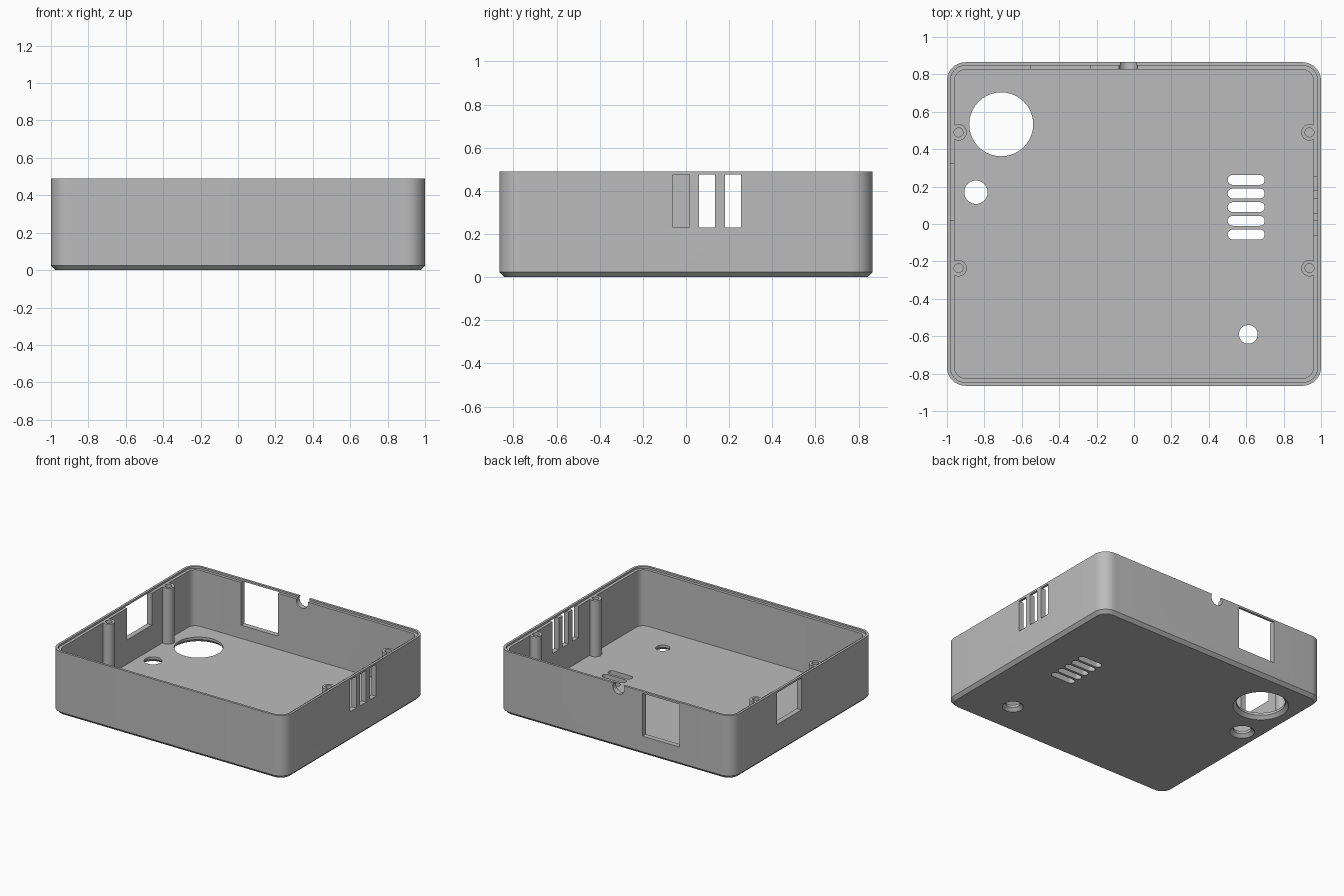
import bpy, bmesh
from math import sin, cos, pi, radians
from mathutils import Matrix, Vector

if "Cube" in bpy.data.objects:
    bpy.data.objects.remove(bpy.data.objects["Cube"], do_unlink=True)

HX, HY, H = 1.0, 0.865, 0.49        # half width, half depth, height
LIP, WALL, STEP = 0.018, 0.04, 0.475  # rim lip, wall thickness, step height
FLOOR, CHAMFER, CORNER = 0.043, 0.024, 0.1


def rounded_rect(hx, hy, r, z, center=(0, 0), seg=10):
    """Ring of points; a circle when hx = hy = r."""
    pts = []
    for k, (sx, sy) in enumerate([(1, 1), (-1, 1), (-1, -1), (1, -1)]):
        for i in range(seg + 1):
            a = (k + i / seg) * pi / 2
            pts.append(Vector((center[0] + sx * (hx - r) + r * cos(a),
                               center[1] + sy * (hy - r) + r * sin(a), z)))
    return pts


def loft(bm, rings, matrix=Matrix()):
    """Closed solid through a stack of rings."""
    rows = [[bm.verts.new(matrix @ p) for p in ring] for ring in rings]
    n = len(rows[0])
    for a, b in zip(rows, rows[1:]):
        for i in range(n):
            j = (i + 1) % n
            bm.faces.new((a[i], a[j], b[j], b[i]))
    bm.faces.new(rows[0][::-1])
    bm.faces.new(rows[-1])


def disc(r, z, center):
    return rounded_rect(r, r, r, z, center)


def block(bm, lo, hi):
    size = Vector(hi) - Vector(lo)
    mid = (Vector(hi) + Vector(lo)) / 2
    bmesh.ops.create_cube(bm, size=1, matrix=Matrix.Translation(mid) @ Matrix.Diagonal((*size, 1)))


def make(name, bm):
    bmesh.ops.remove_doubles(bm, verts=bm.verts, dist=1e-5)
    bmesh.ops.recalc_face_normals(bm, faces=bm.faces)
    mesh = bpy.data.meshes.new(name)
    bm.to_mesh(mesh)
    bm.free()
    ob = bpy.data.objects.new(name, mesh)
    bpy.context.collection.objects.link(ob)
    return ob


def boolean(target, helper, operation):
    mod = target.modifiers.new(operation.lower(), 'BOOLEAN')
    mod.operation, mod.solver, mod.object = operation, 'EXACT', helper
    bpy.context.view_layer.objects.active = target
    bpy.ops.object.modifier_apply(modifier=mod.name)
    bpy.data.objects.remove(helper, do_unlink=True)


# Open tray: chamfered base, outer wall, rim lip, step, inner wall, floor
bm = bmesh.new()
profile = [(CHAMFER, 0), (0, CHAMFER), (0, H), (LIP, H), (LIP, STEP), (WALL, STEP), (WALL, FLOOR)]
loft(bm, [rounded_rect(HX - d, HY - d, CORNER - d, z) for d, z in profile])
case = make("enclosure_tray", bm)

# Screw posts along both side walls
post_spots = [(sx * 0.938, y) for sx in (-1, 1) for y in (0.49, -0.236)]
bm = bmesh.new()
for spot in post_spots:
    loft(bm, [disc(0.044, FLOOR - 0.015, spot), disc(0.044, STEP, spot)])
boolean(case, make("screw_posts", bm), 'UNION')

cut = bmesh.new()
# Screw holes
for spot in post_spots:
    loft(cut, [disc(0.024, 0.07, spot), disc(0.024, 0.6, spot)])
# Round floor holes, chamfered underneath
for x, y, r in [(-0.71, 0.533, 0.171), (-0.845, 0.17, 0.0625), (0.611, -0.59, 0.05)]:
    loft(cut, [disc(r + CHAMFER + 0.01, -0.01, (x, y)), disc(r, CHAMFER, (x, y)), disc(r, 0.1, (x, y))])
# Floor vent slots
for i in range(5):
    spot = (0.6, 0.236 - 0.073 * i)
    loft(cut, [rounded_rect(0.099, 0.0265, 0.0264, z, spot) for z in (-0.05, 0.1)])
# Side wall vents
for y in (-0.06, 0.06, 0.18):
    block(cut, (0.93, y, 0.23), (1.05, y + 0.075, STEP))
# Side window and back window
block(cut, (-1.05, 0.02, 0.23), (-0.93, 0.32, STEP))
block(cut, (-0.55, 0.8, 0.145), (-0.235, 0.92, STEP))
# Cable notch through the back rim
turn = Matrix.Translation((-0.03, 0.865, 0.465)) @ Matrix.Rotation(radians(90), 4, 'X')
loft(cut, [disc(0.05, -0.08, (0, 0)), disc(0.05, 0.08, (0, 0))], turn)
boolean(case, make("cutters", cut), 'DIFFERENCE')

# Grey plastic
mat = bpy.data.materials.new("grey_plastic")
mat.use_nodes = True
grey = (0.5, 0.5, 0.5, 1)
mat.diffuse_color = grey
mat.node_tree.nodes["Principled BSDF"].inputs["Base Color"].default_value = grey
case.data.materials.clear()
case.data.materials.append(mat)
for face in case.data.polygons:
    face.material_index = 0

bpy.ops.object.select_all(action='DESELECT')
case.select_set(True)
bpy.context.view_layer.objects.active = case
bpy.ops.object.shade_smooth_by_angle(angle=radians(30))
